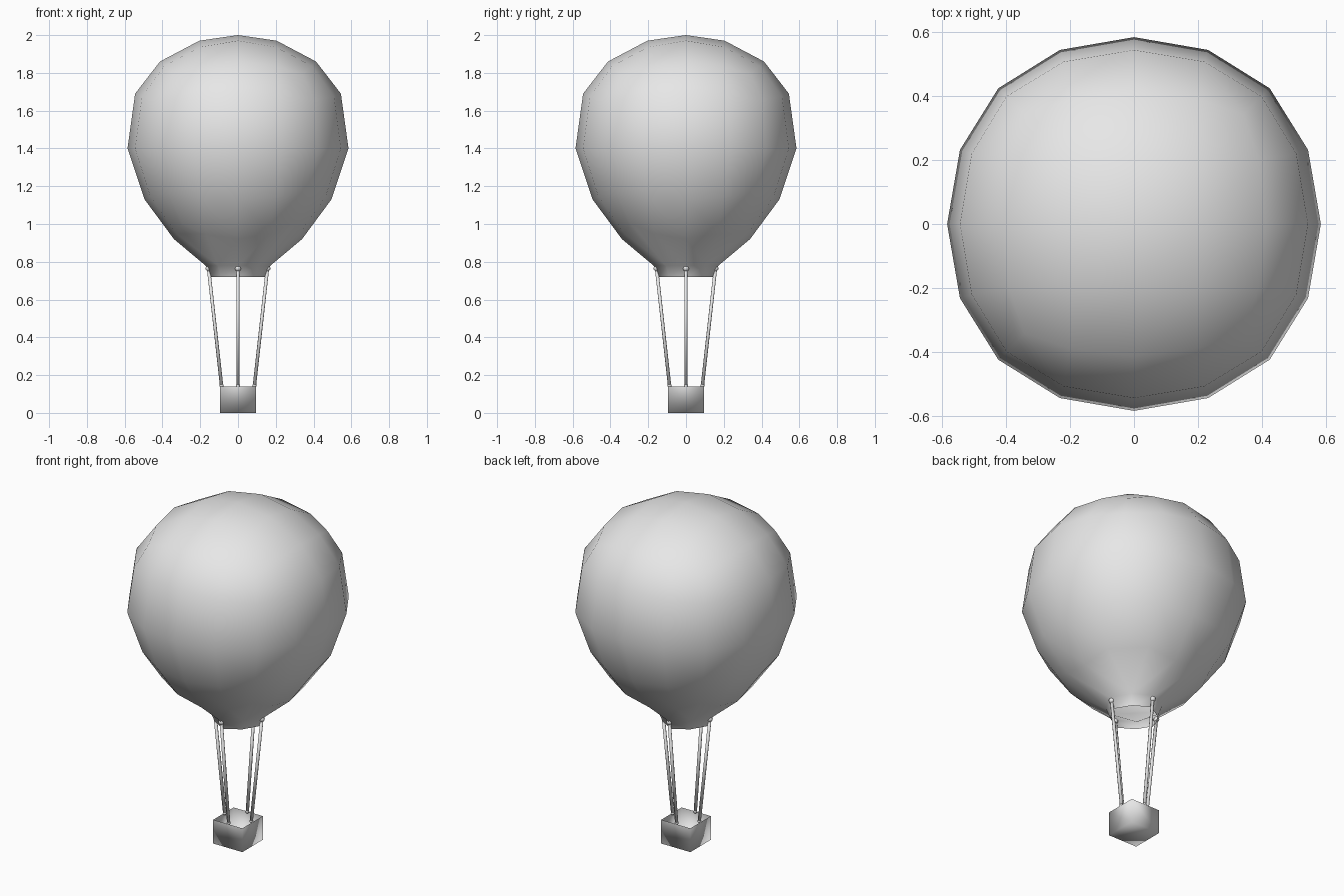
import bpy
import bmesh
from math import hypot, pi
from mathutils import Vector

if "Cube" in bpy.data.objects:
    bpy.data.objects.remove(bpy.data.objects["Cube"], do_unlink=True)

grey = bpy.data.materials.new("plain_grey")
grey.use_nodes = True
grey.diffuse_color = (0.8, 0.8, 0.8, 1)
grey.node_tree.nodes["Principled BSDF"].inputs["Base Color"].default_value = (0.8, 0.8, 0.8, 1)


def finish(obj, name):
    obj.name = name
    obj.data.materials.clear()
    obj.data.materials.append(grey)
    for p in obj.data.polygons:
        p.use_smooth = True


def lerp_table(table, t):
    """Interpolate (key, width, height) rows at key t."""
    for a, b in zip(table, table[1:]):
        if t <= b[0]:
            f = max(0, (t - a[0]) / (b[0] - a[0]))
            return [a[i] + (b[i] - a[i]) * f for i in (1, 2)]
    return table[-1][1:]


# Envelope: a rounded cube stretched into a teardrop
SHAPE = [(-1, 0.42, 0.75), (-0.93, 0.44, 0.78), (-0.726, 0.467, 0.92),
         (-0.397, 0.531, 1.13), (0, 0.585, 1.4), (0.397, 0.585, 1.69),
         (0.726, 0.569, 1.86), (0.93, 0.515, 1.97), (1, 0.51, 2.0)]
bpy.ops.mesh.primitive_cube_add(size=2)
envelope = bpy.context.object
sub = envelope.modifiers.new("round", 'SUBSURF')
sub.levels = 2
bpy.ops.object.modifier_apply(modifier=sub.name)

bm = bmesh.new()
bm.from_mesh(envelope.data)
unit = max(v.co.z for v in bm.verts)
for v in bm.verts:
    p = v.co / unit
    width, height = lerp_table(SHAPE, p.z)
    v.co = (p.x * width, p.y * width, height)

# Open the bottom into an eight-sided mouth and pull down the skirt
lowest = min(bm.verts, key=lambda v: v.co.z)
bmesh.ops.delete(bm, geom=[lowest], context='VERTS')


def set_ring(verts, on_axis, diagonal, z):
    for v in verts:
        r = on_axis if min(abs(v.co.x), abs(v.co.y)) < 0.01 else diagonal
        k = r / hypot(v.co.x, v.co.y)
        v.co = (v.co.x * k, v.co.y * k, z)


mouth = [e for e in bm.edges if e.is_boundary]
set_ring({v for e in mouth for v in e.verts}, 0.172, 0.15, 0.78)
skirt = bmesh.ops.extrude_edge_only(bm, edges=mouth)["geom"]
set_ring([g for g in skirt if isinstance(g, bmesh.types.BMVert)], 0.143, 0.127, 0.72)
bmesh.ops.recalc_face_normals(bm, faces=bm.faces)
bm.to_mesh(envelope.data)
bm.free()
finish(envelope, "envelope")

# Basket: thin box without a lid
bpy.ops.mesh.primitive_cube_add(size=1, location=(0, 0, 0.07))
basket = bpy.context.object
basket.scale = (0.19, 0.19, 0.14)
bm = bmesh.new()
bm.from_mesh(basket.data)
lid = [f for f in bm.faces if f.normal.z > 0.5]
bmesh.ops.delete(bm, geom=lid, context='FACES_ONLY')
bm.to_mesh(basket.data)
bm.free()
finish(basket, "basket")

# Ropes with a knot at each end, one per side
SIDES = {"left": (1, 0), "back": (0, 1), "right": (-1, 0), "front": (0, -1)}
for side, (x, y) in SIDES.items():
    foot = Vector((x * 0.087, y * 0.087, 0.145))
    head = Vector((x * 0.156, y * 0.156, 0.765))
    run = head - foot
    bpy.ops.mesh.primitive_cylinder_add(vertices=8, radius=0.009, depth=run.length,
                                        location=(foot + head) / 2,
                                        rotation=run.to_track_quat('Z', 'Y').to_euler())
    finish(bpy.context.object, side + "_rope")
    for end, spot, size in (("lower", foot, 0.011), ("upper", head, 0.016)):
        bpy.ops.mesh.primitive_uv_sphere_add(segments=8, ring_count=6, radius=size, location=spot)
        finish(bpy.context.object, f"{side}_{end}_knot")
